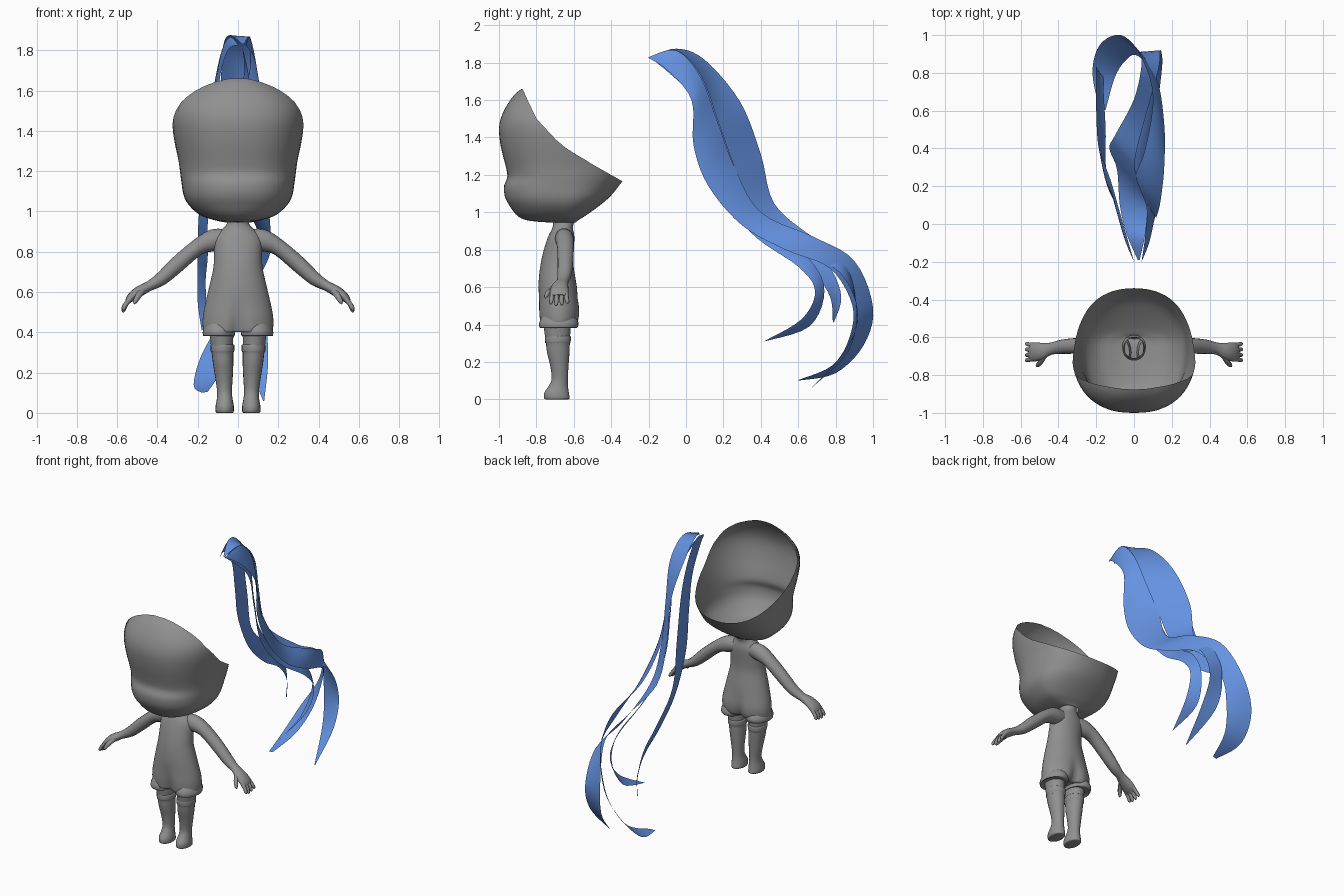
import bpy, bmesh, math
from mathutils import Vector


def material(name, rgb):
    m = bpy.data.materials.new(name)
    m.diffuse_color = (*rgb, 1)
    return m


GREY = material("plain grey", (0.28, 0.28, 0.28))
BLUE = material("hair blue", (0.13, 0.29, 0.76))


def spline(rows, steps):
    """Catmull-Rom resampling of rows of numbers."""
    rows = [list(r) for r in rows]
    p = [rows[0]] + rows + [rows[-1]]
    out = []
    for i in range(1, len(p) - 2):
        for s in range(steps):
            t = s / steps
            out.append([0.5 * (2 * b + (c - a) * t + (2 * a - 5 * b + 4 * c - d) * t * t
                               + (3 * b - a - 3 * c + d) * t ** 3)
                        for a, b, c, d in zip(*p[i - 1:i + 3])])
    return out + [rows[-1]]


def grid(name, rows, mat, closed=True, cap_start=False, cap_end=False, angle=50):
    """Skin rows of points into one object."""
    bm = bmesh.new()
    vs = [[bm.verts.new(p) for p in r] for r in rows]
    n = len(rows[0])
    for a, b in zip(vs, vs[1:]):
        for j in range(n if closed else n - 1):
            k = (j + 1) % n
            bm.faces.new((a[j], a[k], b[k], b[j]))
    if cap_start:
        bm.faces.new(vs[0][::-1])
    if cap_end:
        bm.faces.new(vs[-1])
    bmesh.ops.remove_doubles(bm, verts=bm.verts, dist=0.0003)
    bmesh.ops.recalc_face_normals(bm, faces=bm.faces)
    me = bpy.data.meshes.new(name)
    bm.to_mesh(me)
    bm.free()
    me.materials.append(mat)
    ob = bpy.data.objects.new(name, me)
    bpy.context.collection.objects.link(ob)
    bpy.ops.object.select_all(action='DESELECT')
    ob.select_set(True)
    bpy.context.view_layer.objects.active = ob
    bpy.ops.object.shade_smooth_by_angle(angle=math.radians(angle))
    return ob


def tube(name, path, sx=1, n=16, flat=False, steps=3, caps=(True, True), crease=None):
    """Path rows: x, y, z, radius across, radius along y."""
    pts = spline(path, steps)
    rows = []
    for i, (x, y, z, ra, ry) in enumerate(pts):
        a, b = pts[max(i - 1, 0)], pts[min(i + 1, len(pts) - 1)]
        t = Vector((0, 0, 1)) if flat else (Vector(b[:3]) - Vector(a[:3])).normalized()
        u = Vector((0, 1, 0))
        u = (u - t * t.dot(u)).normalized()
        v = t.cross(u)
        ring = []
        for j in range(n):
            q = 2 * math.pi * j / n
            dent = crease(z, ra * math.sin(q)) if crease else 0
            c = Vector((x, y, z)) + u * ry * math.cos(q) * (1 - dent) + v * ra * math.sin(q)
            ring.append((c.x * sx, c.y, c.z))
        rows.append(ring)
    return grid(name, rows, GREY, True, *caps)


# Head: open shell; rings of z, half width, front y, back y
HEAD = spline([(0.945, 0.06, -0.72, -0.59), (0.955, 0.11, -0.84, -0.58), (0.98, 0.185, -0.90, -0.54),
               (1.03, 0.243, -0.94, -0.47), (1.08, 0.27, -0.967, -0.41), (1.14, 0.28, -0.973, -0.36),
               (1.19, 0.287, -0.955, -0.325), (1.25, 0.295, -0.965, -0.30), (1.35, 0.316, -0.99, -0.29),
               (1.45, 0.332, -1.0, -0.29), (1.53, 0.32, -0.98, -0.30), (1.60, 0.26, -0.94, -0.32),
               (1.64, 0.19, -0.905, -0.34), (1.665, 0.13, -0.87, -0.35), (1.69, 0.05, -0.83, -0.38)], 6)
CUT = [(-1.1, 1.665), (-0.875, 1.66), (-0.8, 1.5), (-0.67, 1.36), (-0.5, 1.255), (-0.34, 1.165), (0, 1.0)]


def head_point(t, q):
    f = min(max(t, 0), 0.9999) * (len(HEAD) - 1)
    i = int(f)
    z, w, fr, bk = [a + (b - a) * (f - i) for a, b in zip(HEAD[i], HEAD[i + 1])]
    c, s = math.cos(q), math.sin(q)
    e = 0.84 if s < 0 else 0.95
    c = math.copysign(abs(c) ** e, c)
    s = math.copysign(abs(s) ** e, s)
    cy = -0.645
    return Vector((w * c, cy + (s * (bk - cy) if s > 0 else -s * (fr - cy)), z))


def above_cut(p):
    for (y0, z0), (y1, z1) in zip(CUT, CUT[1:]):
        if y0 <= p.y <= y1:
            return p.z > z0 + (z1 - z0) * (p.y - y0) / (y1 - y0)
    return False


N, M = 64, 40
columns = []
for j in range(N):
    q = 2 * math.pi * j / N
    top = next((k / 600 for k in range(601) if above_cut(head_point(k / 600, q))), 1)
    columns.append([head_point(top * k / M, q) for k in range(M + 1)])
grid("head_shell", list(zip(*columns)), GREY)


def groove(z, x):
    """Soft vertical dent along the middle of the shorts."""
    return 0.32 * min(max((0.60 - z) / 0.2, 0), 1) ** 1.4 * math.exp(-(x / 0.035) ** 2)


# Torso, shorts and neck
tube("torso_and_shorts", [(0, -0.685, 0.405, 0.11, 0.08), (0, -0.682, 0.402, 0.165, 0.102),
                          (0, -0.678, 0.43, 0.175, 0.112), (0, -0.678, 0.48, 0.174, 0.114),
                          (0, -0.682, 0.54, 0.163, 0.108), (0, -0.688, 0.63, 0.142, 0.1),
                          (0, -0.69, 0.72, 0.122, 0.088), (0, -0.68, 0.80, 0.118, 0.08),
                          (0, -0.667, 0.87, 0.115, 0.07), (0, -0.66, 0.915, 0.075, 0.055),
                          (0, -0.655, 0.94, 0.055, 0.055), (0, -0.655, 0.97, 0.053, 0.055)],
     n=48, flat=True, caps=(True, False), crease=groove)

for side, sx in (("left", 1), ("right", -1)):
    # Hem of the short trouser leg
    tube(side + "_shorts_hem", [(0.095, -0.685, 0.387, 0.07, 0.08), (0.095, -0.682, 0.383, 0.078, 0.1),
                                (0.094, -0.68, 0.41, 0.08, 0.105), (0.09, -0.68, 0.45, 0.066, 0.085)], sx, 24, True)
    # Thigh above the boot
    tube(side + "_thigh", [(0.078, -0.685, 0.29, 0.052, 0.062), (0.083, -0.69, 0.42, 0.062, 0.076)], sx, 18, True)
    # Boot with a raised cuff
    tube(side + "_boot", [(0.066, -0.69, 0.0, 0.038, 0.06), (0.066, -0.69, 0.006, 0.045, 0.068),
                          (0.066, -0.692, 0.035, 0.045, 0.066), (0.066, -0.683, 0.07, 0.039, 0.052),
                          (0.067, -0.675, 0.11, 0.037, 0.043), (0.070, -0.677, 0.18, 0.044, 0.049),
                          (0.074, -0.683, 0.25, 0.051, 0.060), (0.077, -0.685, 0.30, 0.054, 0.064),
                          (0.077, -0.685, 0.303, 0.058, 0.068), (0.077, -0.685, 0.335, 0.059, 0.069),
                          (0.077, -0.685, 0.34, 0.052, 0.062)], sx, 20, True)
    # Arm and palm
    tube(side + "_arm", [(0.05, -0.655, 0.865, 0.045, 0.045), (0.12, -0.65, 0.857, 0.055, 0.05),
                         (0.20, -0.645, 0.822, 0.041, 0.046), (0.30, -0.645, 0.738, 0.04, 0.042),
                         (0.38, -0.65, 0.666, 0.034, 0.038), (0.44, -0.66, 0.63, 0.025, 0.032),
                         (0.49, -0.673, 0.603, 0.027, 0.045), (0.53, -0.678, 0.573, 0.022, 0.05),
                         (0.55, -0.678, 0.552, 0.012, 0.042)], sx)
    # Fingers and thumb
    for k, (y, ty) in enumerate(((-0.714, -0.722), (-0.69, -0.694), (-0.666, -0.664), (-0.642, -0.634))):
        tip = 0.497 + 0.008 * abs(k - 1.3)
        tube(f"{side}_finger_{k + 1}", [(0.53, y, 0.572, 0.013, 0.013), (0.556, (y + ty) / 2, 0.54, 0.012, 0.012),
                                        (0.568, ty, tip + 0.01, 0.010, 0.010),
                                        (0.569, ty, tip, 0.003, 0.003)], sx, 8)
    tube(side + "_thumb", [(0.475, -0.695, 0.608, 0.018, 0.014), (0.495, -0.73, 0.58, 0.015, 0.013),
                           (0.51, -0.748, 0.553, 0.011, 0.011), (0.515, -0.752, 0.54, 0.003, 0.003)], sx, 8)


def lock(name, rows, bulge):
    """Curved strand; rows: one edge x, y, z then the other x, y, z; bulge is along x."""
    out = []
    for r in spline(rows, 5):
        a, b = Vector(r[:3]), Vector(r[3:])
        w = (b - a).length
        out.append([a.lerp(b, k / 6) + Vector((bulge * w * math.sin(math.pi * k / 6), 0, 0)) for k in range(7)])
    return grid(name, out, BLUE, closed=False, angle=80)


# Ponytail: right strand swinging over to the left tip
lock("ponytail_right_lock", [
    (0.04, -0.2, 1.83, 0.04, -0.2, 1.825), (0.06, -0.05, 1.865, 0.08, -0.1, 1.76),
    (0.06, 0.08, 1.72, 0.11, 0.03, 1.60), (0.03, 0.17, 1.48, 0.12, 0.04, 1.36),
    (0.01, 0.26, 1.24, 0.14, 0.12, 1.14), (0.06, 0.40, 1.00, 0.16, 0.30, 0.93),
    (0.10, 0.68, 0.87, 0.16, 0.53, 0.80), (0.03, 0.90, 0.74, 0.12, 0.77, 0.70),
    (-0.07, 1.0, 0.49, 0.02, 0.89, 0.50), (-0.18, 0.95, 0.29, -0.04, 0.87, 0.32),
    (-0.22, 0.80, 0.14, -0.10, 0.78, 0.18), (-0.18, 0.60, 0.10, -0.15, 0.605, 0.105)], 0.04)
# Left strand
lock("ponytail_left_lock", [
    (0.0, -0.2, 1.83, 0.0, -0.2, 1.825), (-0.04, -0.06, 1.865, -0.05, -0.08, 1.80),
    (-0.08, 0.08, 1.80, -0.09, 0.06, 1.66), (-0.12, 0.22, 1.62, -0.10, 0.11, 1.44),
    (-0.16, 0.33, 1.33, -0.14, 0.20, 1.20), (-0.19, 0.42, 1.04, -0.15, 0.33, 0.95),
    (-0.20, 0.60, 0.86, -0.15, 0.50, 0.78), (-0.20, 0.76, 0.72, -0.16, 0.68, 0.67),
    (-0.20, 0.83, 0.55, -0.16, 0.77, 0.55), (-0.18, 0.79, 0.41, -0.17, 0.785, 0.415)], -0.05)
# Back strand crossing to the right tip
lock("ponytail_back_lock", [
    (0.03, -0.19, 1.83, 0.02, -0.19, 1.83), (0.06, -0.05, 1.865, -0.04, -0.05, 1.875),
    (0.07, 0.08, 1.73, -0.075, 0.10, 1.815), (0.04, 0.17, 1.49, -0.09, 0.29, 1.59),
    (0.01, 0.26, 1.24, -0.13, 0.40, 1.31), (0.01, 0.37, 1.01, -0.10, 0.47, 1.05),
    (0.07, 0.60, 0.80, 0.0, 0.66, 0.88), (0.13, 0.82, 0.68, 0.04, 0.84, 0.77),
    (0.14, 0.92, 0.46, 0.03, 0.91, 0.50), (0.15, 0.85, 0.26, 0.05, 0.87, 0.26),
    (0.13, 0.67, 0.06, 0.125, 0.67, 0.06)], 0.0)
# Narrow inner strand with its own curled tip
lock("ponytail_inner_lock", [
    (0.02, -0.18, 1.825, 0.02, -0.18, 1.82), (0.03, 0.07, 1.69, 0.06, 0.02, 1.63),
    (0.0, 0.17, 1.42, 0.06, 0.09, 1.38), (-0.02, 0.26, 1.15, 0.05, 0.18, 1.10),
    (0.0, 0.44, 0.92, 0.06, 0.37, 0.87), (0.06, 0.66, 0.75, 0.10, 0.60, 0.71),
    (0.06, 0.74, 0.58, 0.11, 0.69, 0.58), (0.03, 0.66, 0.39, 0.09, 0.62, 0.43),
    (0.03, 0.42, 0.31, 0.03, 0.42, 0.312)], 0.05)
